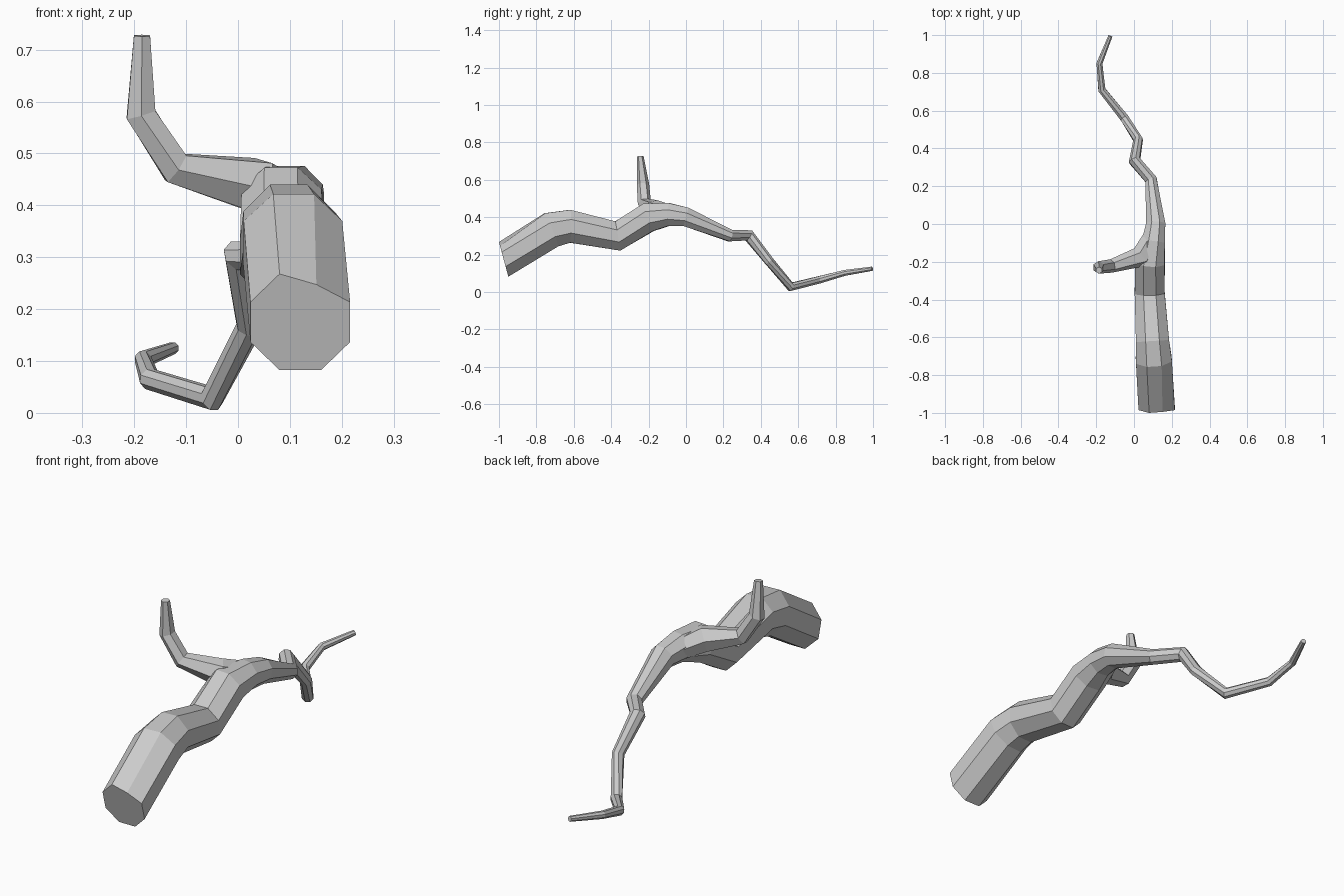
import bpy, bmesh, math
from mathutils import Vector

cube = bpy.data.objects.get("Cube")
if cube:
    bpy.data.objects.remove(cube, do_unlink=True)

bark = bpy.data.materials.new("pale grey bark")
bark.use_nodes = True
GREY = (0.6, 0.6, 0.6, 1)
bark.diffuse_color = GREY
bark.node_tree.nodes["Principled BSDF"].inputs["Base Color"].default_value = GREY


def limb(name, stations, sides, ref, start_dir=None, flat_corner=None):
    """Sweep a polygon through (x, y, z, radius) stations and cap both ends."""
    pts = [Vector(s[:3]) for s in stations]
    bm = bmesh.new()
    rings = []
    for i, p in enumerate(pts):
        before = (p - pts[i - 1]).normalized() if i else Vector()
        after = (pts[i + 1] - p).normalized() if i < len(pts) - 1 else Vector()
        t = (before + after).normalized()
        if i == 0 and start_dir:
            t = Vector(start_dir).normalized()
        u = t.cross(Vector(ref)).normalized()
        v = u.cross(t)
        ring = []
        for k in range(sides):
            a = math.tau * (k + 0.5) / sides
            r = stations[i][3]
            if i == 0 and k == flat_corner:
                r *= 0.78
            ring.append(bm.verts.new(p + r * (math.cos(a) * u + math.sin(a) * v)))
        rings.append(ring)
    for a, b in zip(rings, rings[1:]):
        for k in range(sides):
            n = (k + 1) % sides
            bm.faces.new((a[k], a[n], b[n], b[k]))
    bm.faces.new(rings[0])
    bm.faces.new(rings[-1])
    bmesh.ops.recalc_face_normals(bm, faces=bm.faces)
    mesh = bpy.data.meshes.new(name)
    bm.to_mesh(mesh)
    bm.free()
    mesh.materials.append(bark)
    obj = bpy.data.objects.new(name, mesh)
    bpy.context.collection.objects.link(obj)
    return obj


# Main bough: thick cut end, tapering to a crooked twig
bough = limb("main_bough", [
    (0.12, -0.975, 0.175, 0.104),
    (0.105, -0.72, 0.333, 0.103),
    (0.098, -0.62, 0.352, 0.095),
    (0.083, -0.365, 0.30, 0.086),
    (0.085, -0.2, 0.40, 0.084),
    (0.103, -0.09, 0.415, 0.066),
    (0.115, 0.0, 0.402, 0.055),
    (0.09, 0.235, 0.302, 0.034),
    (0.003, 0.335, 0.303, 0.033),
    (0.022, 0.445, 0.165, 0.026),
    (-0.05, 0.56, 0.028, 0.025),
    (-0.17, 0.71, 0.065, 0.021),
    (-0.183, 0.85, 0.103, 0.017),
    (-0.125, 0.995, 0.125, 0.012),
], 8, (0, 0, 1), start_dir=(0, 1, 0.27), flat_corner=1)

# Side branch: leaves the bough at the fork and turns upward
branch = limb("side_branch", [
    (0.108, -0.04, 0.405, 0.045),
    (0.035, -0.175, 0.438, 0.058),
    (-0.12, -0.222, 0.472, 0.036),
    (-0.187, -0.23, 0.575, 0.033),
    (-0.185, -0.245, 0.727, 0.018),
], 6, (0, 1, 0))

# Fuse the two limbs into one skin
fuse = bough.modifiers.new("fork", "BOOLEAN")
fuse.operation = "UNION"
fuse.solver = "EXACT"
fuse.object = branch
bpy.context.view_layer.objects.active = bough
bpy.ops.object.modifier_apply(modifier=fuse.name)
bpy.data.objects.remove(branch, do_unlink=True)
